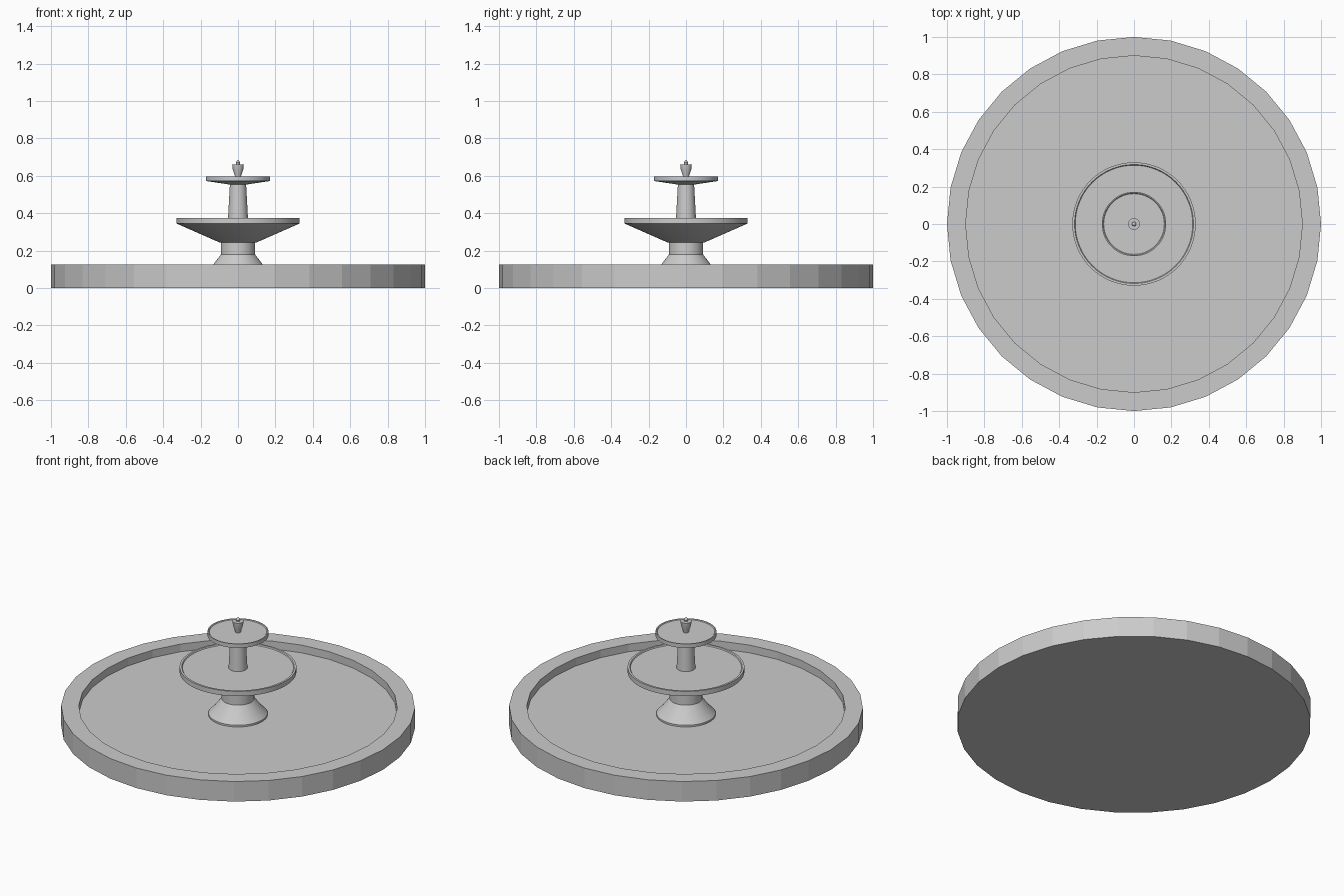
import bpy, bmesh, math

if "Cube" in bpy.data.objects:
    bpy.data.objects.remove(bpy.data.objects["Cube"])


def lathe(name, profile, sides, smooth=True):
    """Revolve (radius, z) points around z; radius 0 makes a pole."""
    bm = bmesh.new()
    rings = []
    for r, z in profile:
        if r == 0:
            rings.append([bm.verts.new((0, 0, z))] * sides)
        else:
            rings.append([bm.verts.new((r * math.cos(2 * math.pi * i / sides),
                                        r * math.sin(2 * math.pi * i / sides), z))
                          for i in range(sides)])
    for a, b in zip(rings, rings[1:]):
        for i in range(sides):
            j = (i + 1) % sides
            bm.faces.new(list(dict.fromkeys((a[i], a[j], b[j], b[i]))))
    bmesh.ops.recalc_face_normals(bm, faces=bm.faces)
    mesh = bpy.data.meshes.new(name)
    bm.to_mesh(mesh)
    bm.free()
    ob = bpy.data.objects.new(name, mesh)
    bpy.context.collection.objects.link(ob)
    if smooth:
        bpy.ops.object.select_all(action='DESELECT')
        bpy.context.view_layer.objects.active = ob
        ob.select_set(True)
        bpy.ops.object.shade_smooth_by_angle(angle=math.radians(25))
    return ob


def bowl(name, foot_r, rim_r, z_foot, z_edge, z_rim, lip, depth):
    """Conical dish with an upright rim and a shallow filled top."""
    lathe(name, [(0, z_foot), (foot_r, z_foot), (rim_r, z_edge), (rim_r, z_rim),
                 (rim_r - lip, z_rim), (rim_r - lip - 0.004, z_rim - depth),
                 (0, z_rim - depth)], 64)


# Faceted ground pool with raised wall
lathe("pool", [(0, 0), (1, 0), (1, 0.125), (0.9, 0.125), (0.9, 0.077), (0, 0.077)],
      32, smooth=False)

# Flared pedestal under the large bowl
lathe("pedestal", [(0, 0.07), (0.167, 0.07), (0.167, 0.088), (0.135, 0.122),
                   (0.097, 0.172), (0.092, 0.178), (0.092, 0.25), (0, 0.25)], 48)
bowl("large_bowl", 0.098, 0.33, 0.243, 0.345, 0.375, 0.012, 0.006)

# Tapered column and small bowl
lathe("column", [(0, 0.36), (0.054, 0.36), (0.043, 0.56), (0, 0.56)], 48)
bowl("small_bowl", 0.045, 0.172, 0.553, 0.572, 0.597, 0.006, 0.004)

# Finial cup and spout
lathe("finial", [(0, 0.588), (0.015, 0.588), (0.018, 0.605), (0.029, 0.635),
                 (0.031, 0.66), (0.010, 0.66), (0.012, 0.67), (0, 0.687)], 32)
